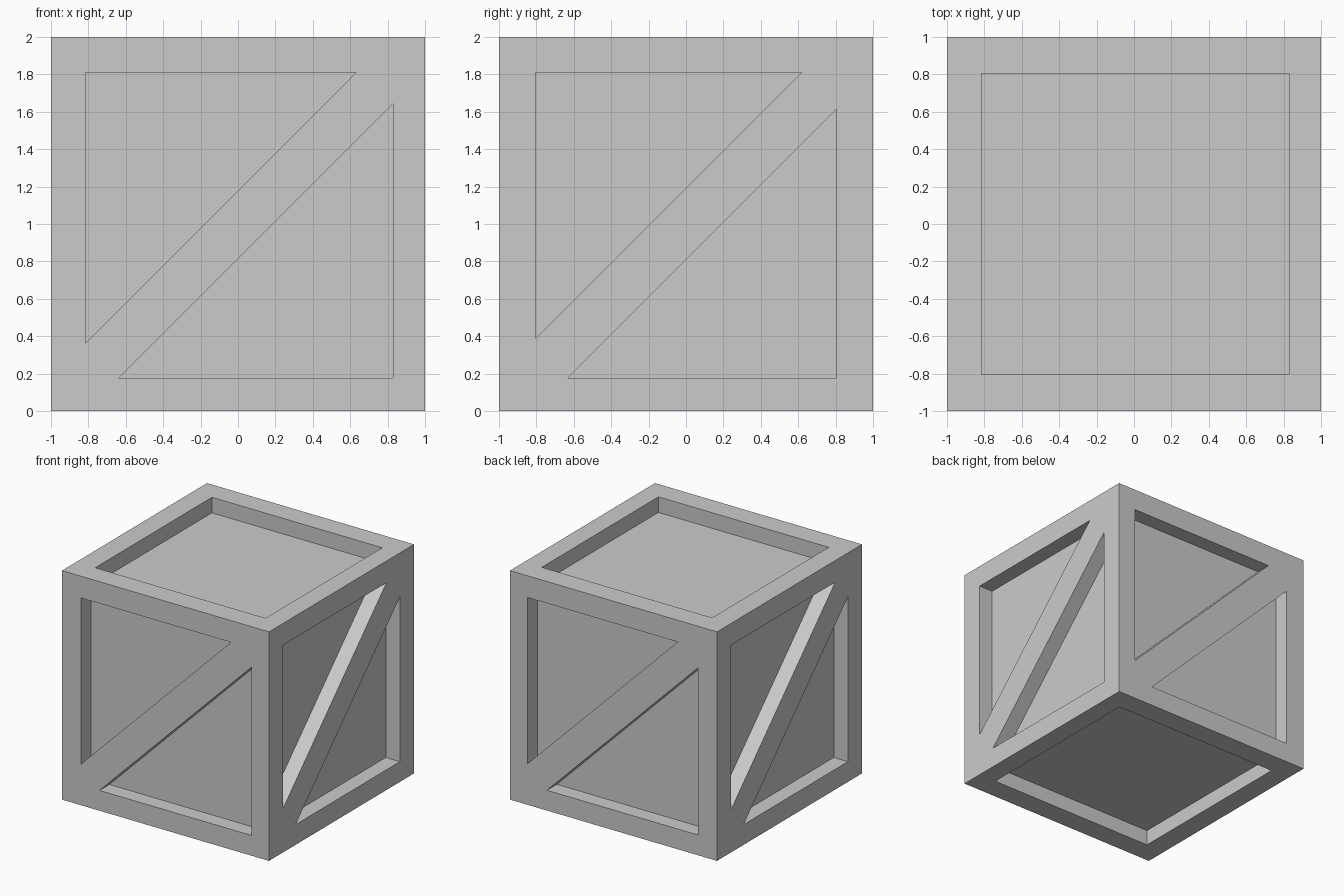
import bpy, bmesh
from mathutils import Matrix
from math import pi

if "Cube" in bpy.data.objects:
    bpy.data.objects.remove(bpy.data.objects["Cube"])

# Inner limits of the frame openings and recess depth
X0, X1 = -0.816, 0.83
Y0, Y1 = -0.805, 0.805
Z0, Z1 = 0.177, 1.81
D = 0.136


def mesh_object(name, bm):
    bmesh.ops.recalc_face_normals(bm, faces=bm.faces)
    me = bpy.data.meshes.new(name)
    bm.to_mesh(me)
    bm.free()
    ob = bpy.data.objects.new(name, me)
    bpy.context.collection.objects.link(ob)
    return ob


def box(name, xs, ys, zs):
    bm = bmesh.new()
    bmesh.ops.create_cube(bm, size=1)
    for v in bm.verts:
        for i, (a, b) in enumerate((xs, ys, zs)):
            v.co[i] = a if v.co[i] < 0 else b
    return mesh_object(name, bm)


def brace(name, u0, u1, upper, lower, turn):
    """Diagonal bar on the front face, turned about z onto another side.
    Its edges follow z = u + upper and z = u + lower."""
    profile = [(u0, Z0), (Z0 - lower, Z0), (u1, u1 + lower),
               (u1, Z1), (Z1 - upper, Z1), (u0, u0 + upper)]
    bm = bmesh.new()
    face = bm.faces.new([bm.verts.new((u, -1, z)) for u, z in profile])
    ext = bmesh.ops.extrude_face_region(bm, geom=[face], use_keep_orig=True)
    moved = [g for g in ext["geom"] if isinstance(g, bmesh.types.BMVert)]
    bmesh.ops.translate(bm, verts=moved, vec=(0, D, 0))
    bm.transform(Matrix.Rotation(turn, 4, 'Z'))
    return mesh_object(name, bm)


# Inner panels
box("panel_core", (-1 + D, 1 - D), (-1 + D, 1 - D), (D, 2 - D))

x_sides = {"left": (-1, X0), "right": (X1, 1)}
y_sides = {"front": (-1, Y0), "back": (Y1, 1)}
z_sides = {"bottom": (0, Z0), "top": (Z1, 2)}

# Corner posts
for xn, xs in x_sides.items():
    for yn, ys in y_sides.items():
        box(f"{yn}_{xn}_post", xs, ys, (0, 2))

# Horizontal rails between the posts
for zn, zs in z_sides.items():
    for yn, ys in y_sides.items():
        box(f"{zn}_{yn}_rail", (X0, X1), ys, zs)
    for xn, xs in x_sides.items():
        box(f"{zn}_{xn}_rail", xs, (Y0, Y1), zs)

# Diagonal braces on the four sides
brace("front_brace", X0, X1, 1.177, 0.815, 0)
brace("right_brace", Y0, Y1, 1.19, 0.81, pi / 2)
brace("back_brace", -X1, -X0, 1.19, 0.82, pi)
brace("left_brace", Y0, Y1, 1.18, 0.81, -pi / 2)
